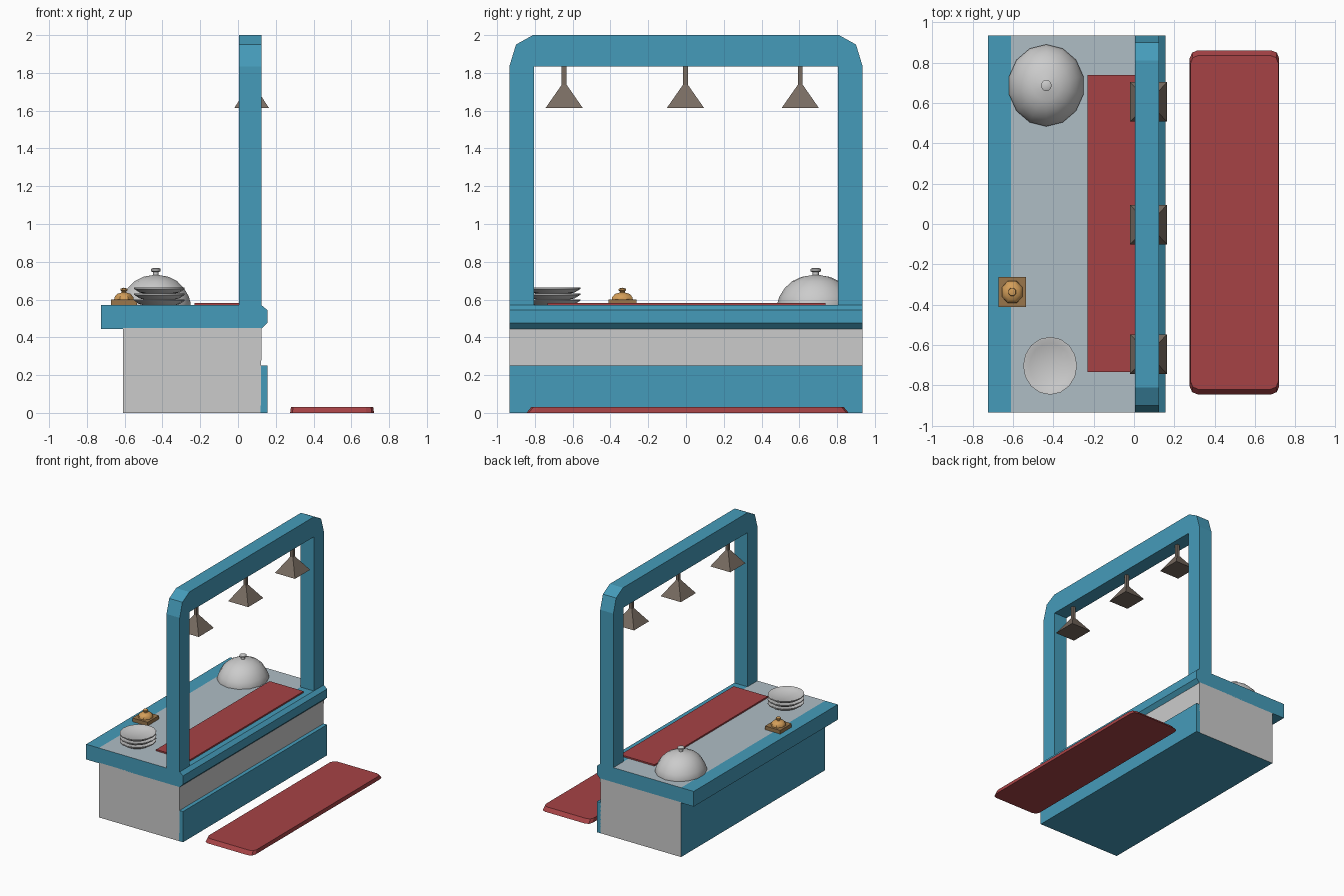
import bpy, bmesh, math

if "Cube" in bpy.data.objects:
    bpy.data.objects.remove(bpy.data.objects["Cube"])

SX = 0.93  # tableware and lamps are slightly squeezed in x


def material(name, rgb):
    m = bpy.data.materials.new(name)
    m.diffuse_color = (*rgb, 1)
    m.use_nodes = True
    m.node_tree.nodes["Principled BSDF"].inputs["Base Color"].default_value = m.diffuse_color
    return m


BLUE = material("blue_paint", (0.06, 0.33, 0.49))
RED = material("red_mat", (0.38, 0.055, 0.06))
STEEL = material("blue_grey_top", (0.43, 0.51, 0.56))
GREY = material("grey", (0.8, 0.8, 0.8))
BRONZE = material("bronze", (0.19, 0.15, 0.12))
GOLD = material("gold", (0.65, 0.34, 0.1))
WOOD = material("wood", (0.32, 0.18, 0.07))


def finish(name, bm, mats, smooth=None):
    bmesh.ops.recalc_face_normals(bm, faces=bm.faces)
    me = bpy.data.meshes.new(name)
    bm.to_mesh(me)
    bm.free()
    ob = bpy.data.objects.new(name, me)
    bpy.context.collection.objects.link(ob)
    for m in mats:
        if m:
            me.materials.append(m)
    if smooth:
        bpy.ops.object.select_all(action='DESELECT')
        ob.select_set(True)
        bpy.context.view_layer.objects.active = ob
        bpy.ops.object.shade_smooth_by_angle(angle=math.radians(smooth))
    return ob


def prism(name, profile, place, lo, hi, mats, side_mats=None):
    """Extrude a closed 2D profile; side_mats maps profile edge -> material slot."""
    bm = bmesh.new()
    a = [bm.verts.new(place(p, lo)) for p in profile]
    b = [bm.verts.new(place(p, hi)) for p in profile]
    bm.faces.new(a)
    bm.faces.new(b)
    n = len(profile)
    for i in range(n):
        j = (i + 1) % n
        f = bm.faces.new((a[i], a[j], b[j], b[i]))
        f.material_index = (side_mats or {}).get(i, 0)
    return finish(name, bm, mats)


def along_y(p, t): return (p[0], t, p[1])
def along_x(p, t): return (t, p[0], p[1])


def box(name, x0, x1, y0, y1, z0, z1, mat):
    return prism(name, [(x0, z0), (x1, z0), (x1, z1), (x0, z1)], along_y, y0, y1, [mat])


def lathe(name, profile, cx, cy, n, mat=None, turn=0.0, smooth=None):
    """Revolve (radius, z) points around a vertical axis; radius 0 closes to a point."""
    bm = bmesh.new()
    rings = []
    for r, z in profile:
        if r == 0:
            rings.append([bm.verts.new((cx, cy, z))] * n)
        else:
            rings.append([bm.verts.new((cx + SX * r * math.cos(turn + math.tau * k / n),
                                        cy + r * math.sin(turn + math.tau * k / n), z))
                          for k in range(n)])
    for p, q in zip(rings, rings[1:]):
        for k in range(n):
            l = (k + 1) % n
            vs = list(dict.fromkeys((p[k], p[l], q[l], q[k])))
            bm.faces.new(vs)
    for r in (rings[0], rings[-1]):
        if r[0] is not r[1]:
            bm.faces.new(r)
    return finish(name, bm, [mat], smooth)


W = 0.935

# Cabinet: grey ends and front, blue bottom and back
prism("cabinet_body", [(-0.61, 0), (0.12, 0), (0.125, 0.45), (-0.61, 0.45)], along_y,
      -W, W, [GREY, BLUE], {0: 1, 3: 1})
box("kick_panel", 0.12, 0.155, -W, W, 0, 0.252, BLUE)

# Counter slab with chamfered front edge and steel work surface
prism("counter_top", [(-0.725, 0.445), (0.125, 0.445), (0.155, 0.475), (0.155, 0.545),
                      (0.125, 0.57), (0.005, 0.57), (-0.61, 0.57), (-0.725, 0.57)],
      along_y, -W, W, [BLUE, STEEL], {5: 1})

# Arch frame over the counter, clipped upper corners
half = [(W, 0.57), (W, 1.835), (0.90, 1.95), (0.81, 2.0)]
inner = [(-0.805, 0.57), (-0.805, 1.835), (0.805, 1.835), (0.805, 0.57)]
prism("arch_frame", half + [(-y, z) for y, z in reversed(half)] + inner,
      along_x, 0.005, 0.125, [BLUE])

# Hanging lamps: square stem flaring into a pyramid shade
for i, y in enumerate((-0.645, -0.003, 0.605)):
    d = math.sqrt(2)
    lathe(f"lamp_{i + 1}", [(0.098 * d, 1.615), (0.013 * d, 1.737), (0.013 * d, 1.837)],
          0.072, y, 4, BRONZE, math.pi / 4)

# Red runner on the counter
box("counter_runner", -0.23, 0.08, -0.733, 0.738, 0.568, 0.582, RED)

# Floor mat with clipped corners and sloped edges
bm = bmesh.new()
rings = []
for hx, hy, z in ((0.222, 0.853, 0), (0.218, 0.828, 0.03)):
    ring = []
    for sx, sy, a0 in ((1, 1, 0), (-1, 1, 90), (-1, -1, 180), (1, -1, 270)):
        for a in (0, 45, 90):
            t = math.radians(a0 + a)
            ring.append(bm.verts.new((0.498 + sx * (hx - 0.04) + 0.04 * math.cos(t),
                                      0.008 + sy * (hy - 0.04) + 0.04 * math.sin(t), z)))
    rings.append(ring)
    bm.faces.new(ring)
for k in range(12):
    l = (k + 1) % 12
    bm.faces.new((rings[0][k], rings[0][l], rings[1][l], rings[1][k]))
finish("floor_mat", bm, [RED])

# Dish cover with knob
lathe("dish_cover", [(0.203, 0.57), (0.203, 0.583), (0.192, 0.617), (0.165, 0.66),
                     (0.125, 0.697), (0.075, 0.72), (0.016, 0.73), (0.016, 0.745),
                     (0.028, 0.75), (0.028, 0.762), (0.018, 0.767), (0, 0.767)],
      -0.435, 0.687, 14, turn=math.pi / 2, smooth=35)

# Stack of plates
for i in range(3):
    z = 0.57 + 0.031 * i
    lathe(f"plate_{i + 1}", [(0.09, z), (0.115, z + 0.006), (0.1435, z + 0.024), (0.1435, z + 0.031),
                             (0.135, z + 0.031), (0.11, z + 0.018), (0, z + 0.016)],
          -0.416, -0.703, 16, smooth=35)

# Counter bell on a small wooden base
box("bell_base", -0.673, -0.535, -0.411, -0.262, 0.57, 0.6, WOOD)
lathe("bell", [(0.06, 0.6), (0.058, 0.613), (0.042, 0.63), (0.014, 0.637), (0.014, 0.643),
               (0.022, 0.65), (0.02, 0.658), (0, 0.663)],
      -0.604, -0.337, 8, GOLD, turn=math.pi / 8, smooth=35)
